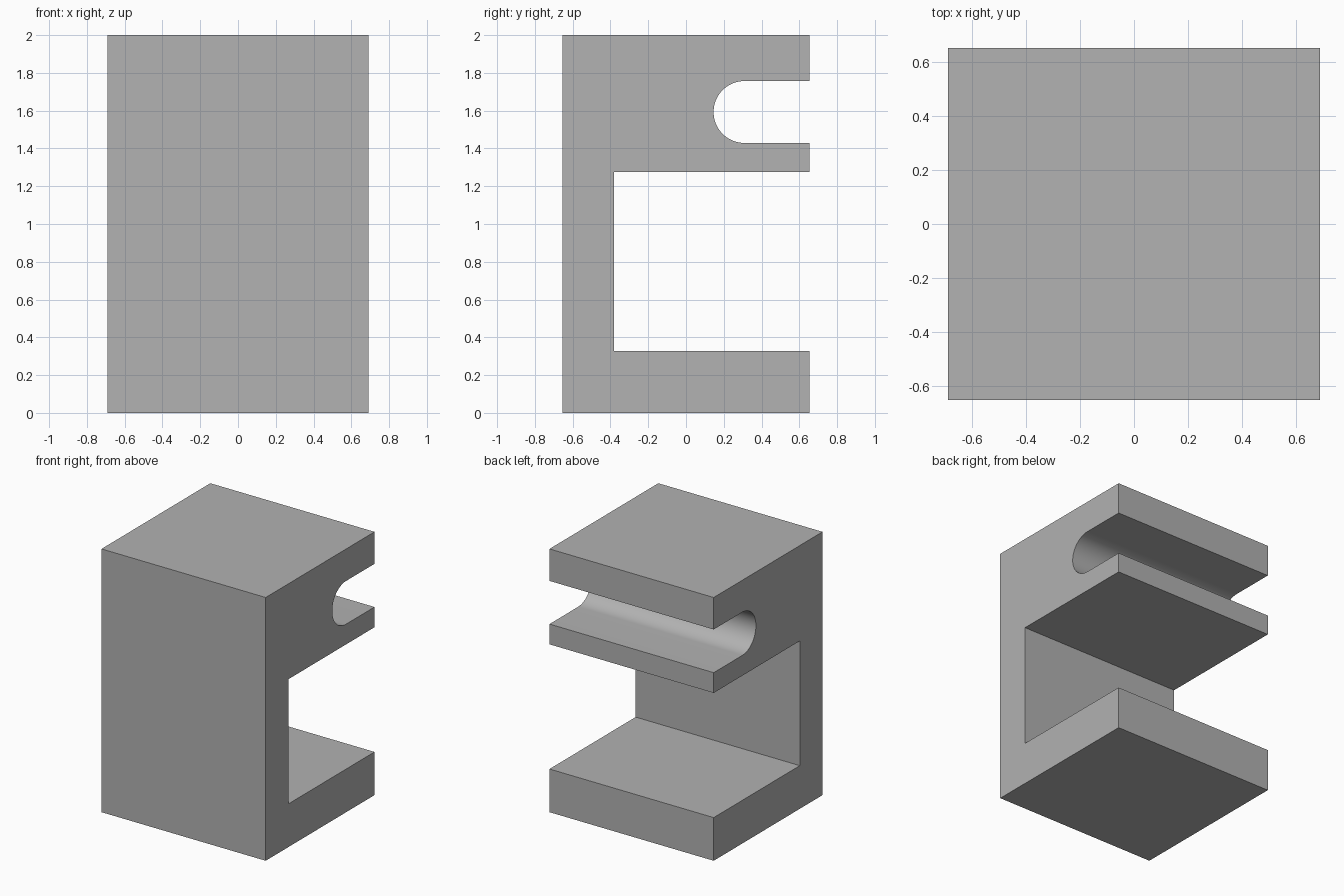
import bpy, bmesh, math

cube = bpy.data.objects.get("Cube")
if cube:
    bpy.data.objects.remove(cube, do_unlink=True)

HALF_W, HALF_D, TOP = 0.69, 0.653, 2.0
CAVITY_Y, CAVITY_LOW, CAVITY_HIGH = -0.38, 0.328, 1.275
SLOT_Y, SLOT_Z, SLOT_R = 0.31, 1.593, 0.164
STEPS = 32

grey = bpy.data.materials.new("plain grey")
grey.use_nodes = True
colour = (0.445, 0.445, 0.445, 1)
grey.diffuse_color = colour
grey.node_tree.nodes["Principled BSDF"].inputs["Base Color"].default_value = colour

# Side profile (y, z): base foot, wall, lower lip, round-ended slot, upper lip
profile = [(-HALF_D, 0), (HALF_D, 0), (HALF_D, CAVITY_LOW), (CAVITY_Y, CAVITY_LOW),
           (CAVITY_Y, CAVITY_HIGH), (HALF_D, CAVITY_HIGH), (HALF_D, SLOT_Z - SLOT_R)]
for i in range(STEPS + 1):
    a = -math.pi / 2 - math.pi * i / STEPS
    profile.append((SLOT_Y + SLOT_R * math.cos(a), SLOT_Z + SLOT_R * math.sin(a)))
profile += [(HALF_D, SLOT_Z + SLOT_R), (HALF_D, TOP), (-HALF_D, TOP)]

# Extrude the profile across the full width
bm = bmesh.new()
face = bm.faces.new([bm.verts.new((-HALF_W, y, z)) for y, z in profile])
ext = bmesh.ops.extrude_face_region(bm, geom=[face])
verts = [g for g in ext["geom"] if isinstance(g, bmesh.types.BMVert)]
bmesh.ops.translate(bm, verts=verts, vec=(2 * HALF_W, 0, 0))
bmesh.ops.recalc_face_normals(bm, faces=bm.faces[:])
mesh = bpy.data.meshes.new("slotted_bracket")
bm.to_mesh(mesh)
bm.free()
mesh.materials.append(grey)

bracket = bpy.data.objects.new("slotted_bracket", mesh)
bpy.context.collection.objects.link(bracket)
bpy.ops.object.select_all(action="DESELECT")
bracket.select_set(True)
bpy.context.view_layer.objects.active = bracket
bpy.ops.object.shade_smooth_by_angle(angle=math.radians(30))
